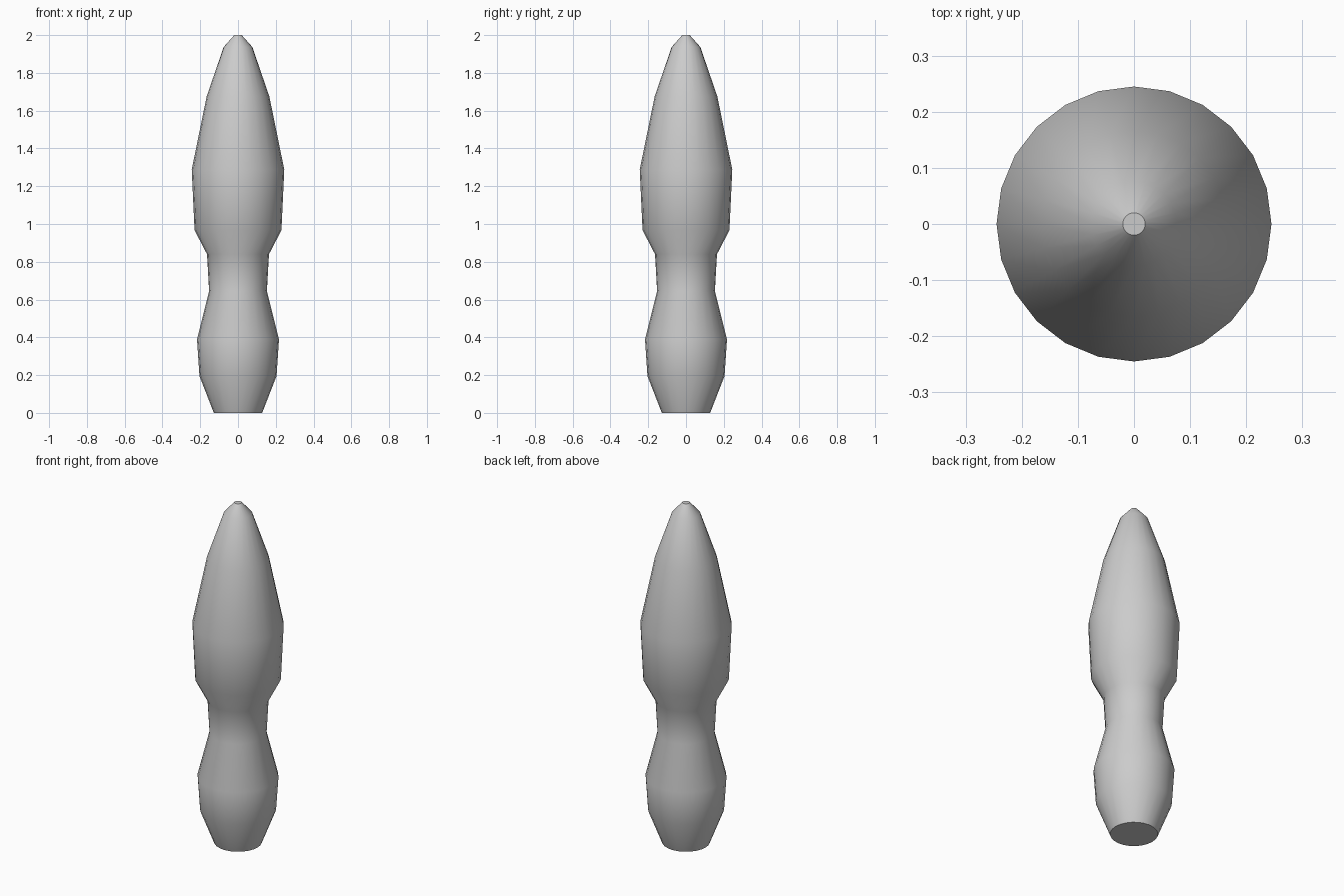
import bpy
import bmesh
import math
from mathutils import Matrix

cube = bpy.data.objects.get("Cube")
if cube:
    bpy.data.objects.remove(cube, do_unlink=True)

SIDES = 24

# Single plain material
grey = bpy.data.materials.new("light_grey")
grey.use_nodes = True
colour = (0.6, 0.6, 0.6, 1)
grey.diffuse_color = colour
grey.node_tree.nodes["Principled BSDF"].inputs["Base Color"].default_value = colour

# Profile from base to tip: radius, height
profile = [(0.128, 0), (0.204, 0.195), (0.217, 0.39), (0.153, 0.645),
           (0.164, 0.84), (0.23, 0.967), (0.245, 1.288), (0.166, 1.675),
           (0.076, 1.937), (0.02, 2)]

# Turned body: one ring per profile point, bridged and capped
bm = bmesh.new()
rings = []
for radius, height in profile:
    ring = bmesh.ops.create_circle(bm, segments=SIDES, radius=radius,
                                   matrix=Matrix.Translation((0, 0, height)))
    rings.append(ring["verts"])
for low, high in zip(rings, rings[1:]):
    for i in range(SIDES):
        j = (i + 1) % SIDES
        bm.faces.new((low[i], low[j], high[j], high[i]))
bm.faces.new(rings[0])
bm.faces.new(rings[-1])
bmesh.ops.recalc_face_normals(bm, faces=bm.faces)

mesh = bpy.data.meshes.new("turned_body")
bm.to_mesh(mesh)
bm.free()
mesh.materials.append(grey)
body = bpy.data.objects.new("turned_body", mesh)
bpy.context.collection.objects.link(body)

# Smooth sides with crisp end caps
bpy.ops.object.select_all(action="DESELECT")
body.select_set(True)
bpy.context.view_layer.objects.active = body
bpy.ops.object.shade_smooth_by_angle(angle=math.radians(40))
